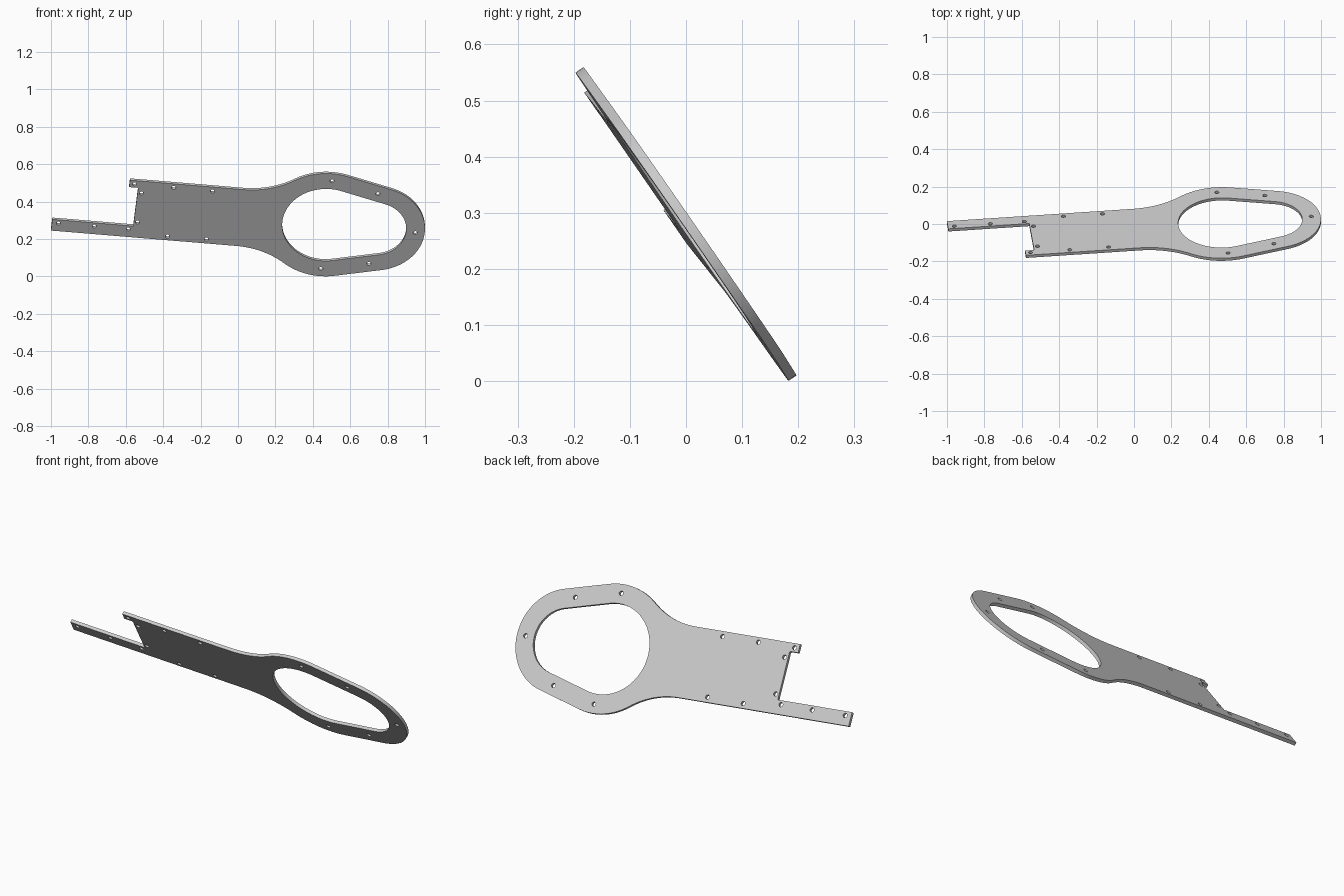
import bpy, bmesh
from math import acos, atan2, cos, sin, sqrt, pi
from mathutils import Matrix, Vector

cube = bpy.data.objects.get("Cube")
if cube:
    bpy.data.objects.remove(cube, do_unlink=True)

THICK = 0.0172
BIG, SMALL, SPACING = 0.334, 0.27, 0.261   # ring end radii and their distance
WALL = 0.1                                 # ring width
HALF = 0.184                               # half width of the body
FILLET = 0.45                              # neck blend radius


def arc(cx, cy, r, a0, a1, n):
    return [(cx + r * cos(a0 + (a1 - a0) * i / n),
             cy + r * sin(a0 + (a1 - a0) * i / n)) for i in range(n + 1)]


def mirrored(half):
    """Close an upper half path with its reflection below the long axis."""
    return half + [(u, -w) for u, w in reversed(half)]


# Outer edge: ring end, ring side, neck blend
phi = acos((BIG - SMALL) / SPACING)
neck = sqrt((BIG + FILLET) ** 2 - (HALF + FILLET) ** 2)
alpha = atan2(HALF + FILLET, -neck)
upper = (arc(SPACING, 0, SMALL, 0, phi, 20)
         + arc(0, 0, BIG, phi, alpha, 16)
         + arc(-neck, HALF + FILLET, FILLET, alpha + pi, 1.5 * pi, 14))
# Left end: short tab, notch and long arm
left_end = [(-1.073, HALF), (-1.073, 0.139), (-1.028, 0.139), (-1.024, 0.135),
            (-1.024, -0.111), (-1.459, -0.111), (-1.459, -HALF)]
outline = upper + left_end + [(u, -w) for u, w in reversed(upper[1:])]

# Large opening follows the ring at a constant wall width
opening = mirrored(arc(SPACING, 0, SMALL - WALL, 0.02, phi, 20)
                   + arc(0, 0, BIG - WALL, phi, pi - 0.02, 32))

# Screw holes: mirrored pairs and singles
pairs = [(-0.835, 0.159), (-0.626, 0.157), (0.003, 0.287), (0.255, 0.228)]
singles = [(-1.424, -0.133), (-1.231, -0.133), (-1.048, -0.133), (-1.004, -0.084),
           (-1.046, 0.161), (-1.003, 0.106), (0.481, -0.004)]
centres = singles + [(u, s * w) for u, w in pairs for s in (1, -1)]
holes = [arc(u, w, 0.0115, 0, 2 * pi, 16)[:-1] for u, w in centres]

# Filled, extruded profile turned into a mesh
curve = bpy.data.curves.new("plate_profile", "CURVE")
curve.dimensions = "2D"
curve.fill_mode = "BOTH"
curve.extrude = THICK / 2
for path in [outline, opening] + holes:
    spline = curve.splines.new("POLY")
    spline.points.add(len(path) - 1)
    for point, (u, w) in zip(spline.points, path):
        point.co = (u, w, 0, 1)
    spline.use_cyclic_u = True
profile = bpy.data.objects.new("plate_profile", curve)
bpy.context.collection.objects.link(profile)
bpy.context.view_layer.update()
mesh = bpy.data.meshes.new_from_object(
    profile.evaluated_get(bpy.context.evaluated_depsgraph_get()))
bpy.data.objects.remove(profile, do_unlink=True)

bm = bmesh.new()
bm.from_mesh(mesh)
bmesh.ops.remove_doubles(bm, verts=bm.verts, dist=0.0002)
bmesh.ops.recalc_face_normals(bm, faces=bm.faces)
bm.to_mesh(mesh)
bm.free()

# Lean the plate forward and tip its long axis
along = Vector((1, 0.066, -0.083)).normalized()
normal = Vector((0, 0.823, 0.568))
normal = (normal - along * normal.dot(along)).normalized()
across = along.cross(normal)
turn = Matrix((along, across, -normal)).transposed().to_4x4()
mesh.transform(Matrix.Translation((0.47, 0, 0.28)) @ turn)

# Single grey finish
grey = bpy.data.materials.new("light_grey")
grey.use_nodes = True
colour = (0.6, 0.6, 0.6, 1)
grey.diffuse_color = colour
grey.node_tree.nodes["Principled BSDF"].inputs["Base Color"].default_value = colour
mesh.materials.clear()
mesh.materials.append(grey)

plate = bpy.data.objects.new("mounting_plate", mesh)
bpy.context.collection.objects.link(plate)
bpy.ops.object.select_all(action="DESELECT")
plate.select_set(True)
bpy.context.view_layer.objects.active = plate
bpy.ops.object.shade_smooth_by_angle(angle=0.6)
